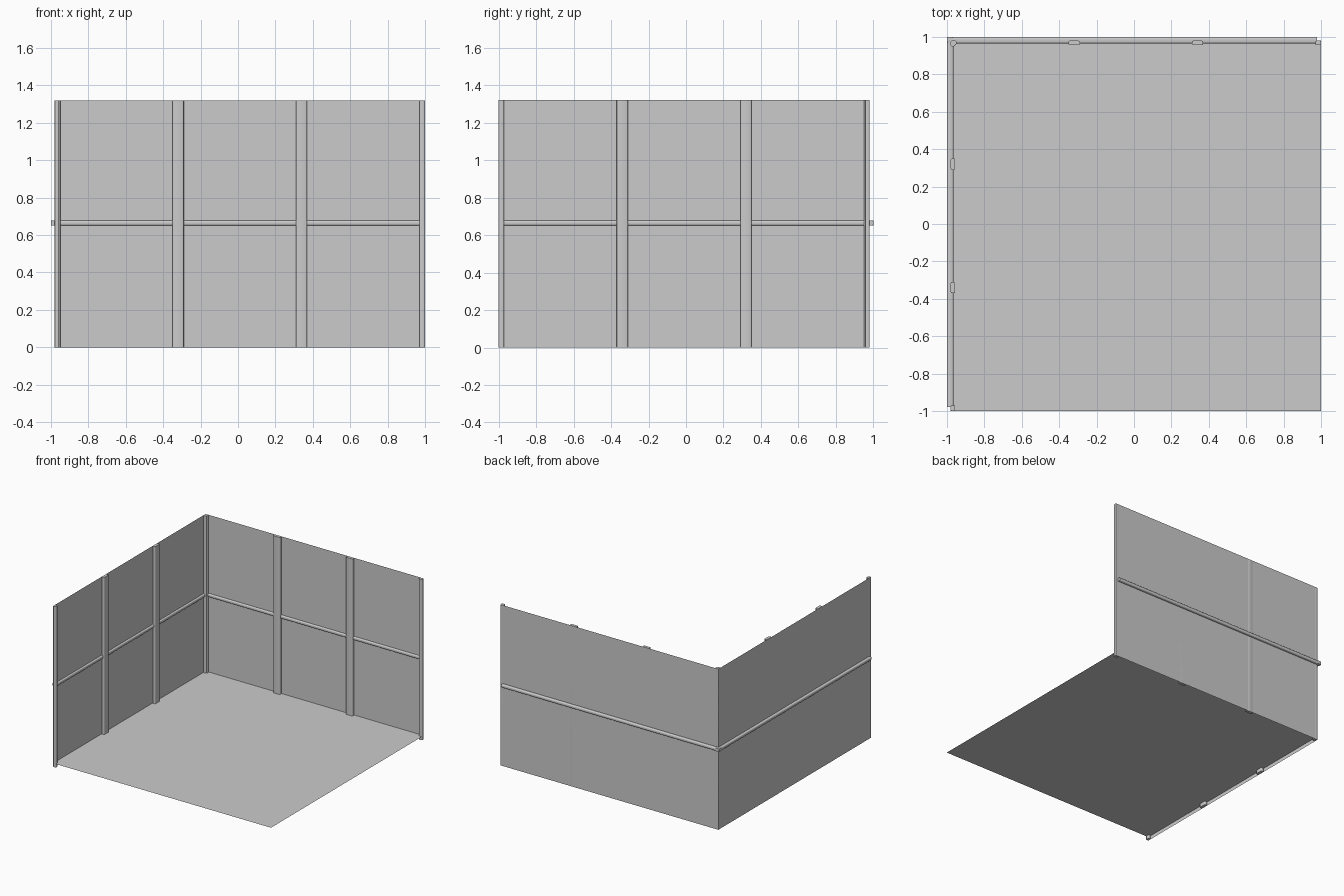
import bpy, bmesh, math
from mathutils import Matrix, Vector

if "Cube" in bpy.data.objects:
    bpy.data.objects.remove(bpy.data.objects["Cube"])

PITCH, WALL_H, BACK = 0.66, 1.32, 0.98
X0 = -0.98          # left edge of floor and back wall
Y0 = -1.0           # front edge of floor

# Reflection across the room's diagonal turns the back wall into the left wall
DIAGONAL = Matrix(((0, -1, 0, 0), (-1, 0, 0, 0), (0, 0, 1, 0), (0, 0, 0, 1)))


def finish(name, bm, side, angle=None):
    """Write a bmesh to an object, reflecting it for the left wall."""
    if side == "left":
        bm.transform(DIAGONAL)
        bmesh.ops.reverse_faces(bm, faces=bm.faces[:])
    me = bpy.data.meshes.new(name)
    bm.to_mesh(me)
    bm.free()
    ob = bpy.data.objects.new(name, me)
    bpy.context.collection.objects.link(ob)
    if angle:
        bpy.ops.object.select_all(action='DESELECT')
        ob.select_set(True)
        bpy.context.view_layer.objects.active = ob
        bpy.ops.object.shade_smooth_by_angle(angle=math.radians(angle))
    return ob


def rounded_bar(name, lo, hi, axis, radius, side):
    """Box whose edges along one axis are rounded."""
    bm = bmesh.new()
    bmesh.ops.create_cube(bm, size=1)
    lo, hi = Vector(lo), Vector(hi)
    for v in bm.verts:
        v.co = Vector((lo[i] + (v.co[i] + 0.5) * (hi[i] - lo[i]) for i in range(3)))
    along = [e for e in bm.edges
             if abs((e.verts[0].co - e.verts[1].co)[axis]) > 0.1]
    bmesh.ops.bevel(bm, geom=along, offset=radius, segments=2,
                    profile=0.5, affect='EDGES')
    return finish(name, bm, side, 50)


def quad(bm, points):
    return bm.faces.new([bm.verts.new(p) for p in points])


# Floor tiles: a flat border with a raised, softly shaded square, open below
for i in range(3):
    for j in range(3):
        x, y = X0 + i * PITCH, Y0 + j * PITCH
        bm = bmesh.new()
        face = quad(bm, [(x, y, 0), (x + PITCH, y, 0),
                         (x + PITCH, y + PITCH, 0), (x, y + PITCH, 0)])
        bmesh.ops.inset_region(bm, faces=[face], thickness=0.04)
        bmesh.ops.inset_region(bm, faces=[face], thickness=0.0, depth=0.03)
        for f in bm.faces:
            f.smooth = True
        finish(f"floor_tile_{i}_{j}", bm, "back")

for side in ("back", "left"):
    # Wall panels: thin sheets, three wide and two high
    for i in range(3):
        for k in range(2):
            x, z = X0 + i * PITCH, k * WALL_H / 2
            bm = bmesh.new()
            quad(bm, [(x, BACK, z), (x + PITCH, BACK, z),
                      (x + PITCH, BACK, z + WALL_H / 2), (x, BACK, z + WALL_H / 2)])
            finish(f"{side}_wall_panel_{i}_{k}", bm, side)

    # Pillars: half width at the ends, full width over the seams
    for i in range(4):
        x = X0 + i * PITCH
        left = x if i == 0 else x - 0.03
        right = x if i == 3 else x + 0.03
        rounded_bar(f"{side}_pillar_{i}", (left, 0.956, 0),
                    (right, BACK, WALL_H), 2, 0.006, side)

    # Rail running through the wall at mid height
    rounded_bar(f"{side}_rail", (-1.0, 0.966, 0.651),
                (0.978, 1.0, 0.677), 0, 0.007, side)
